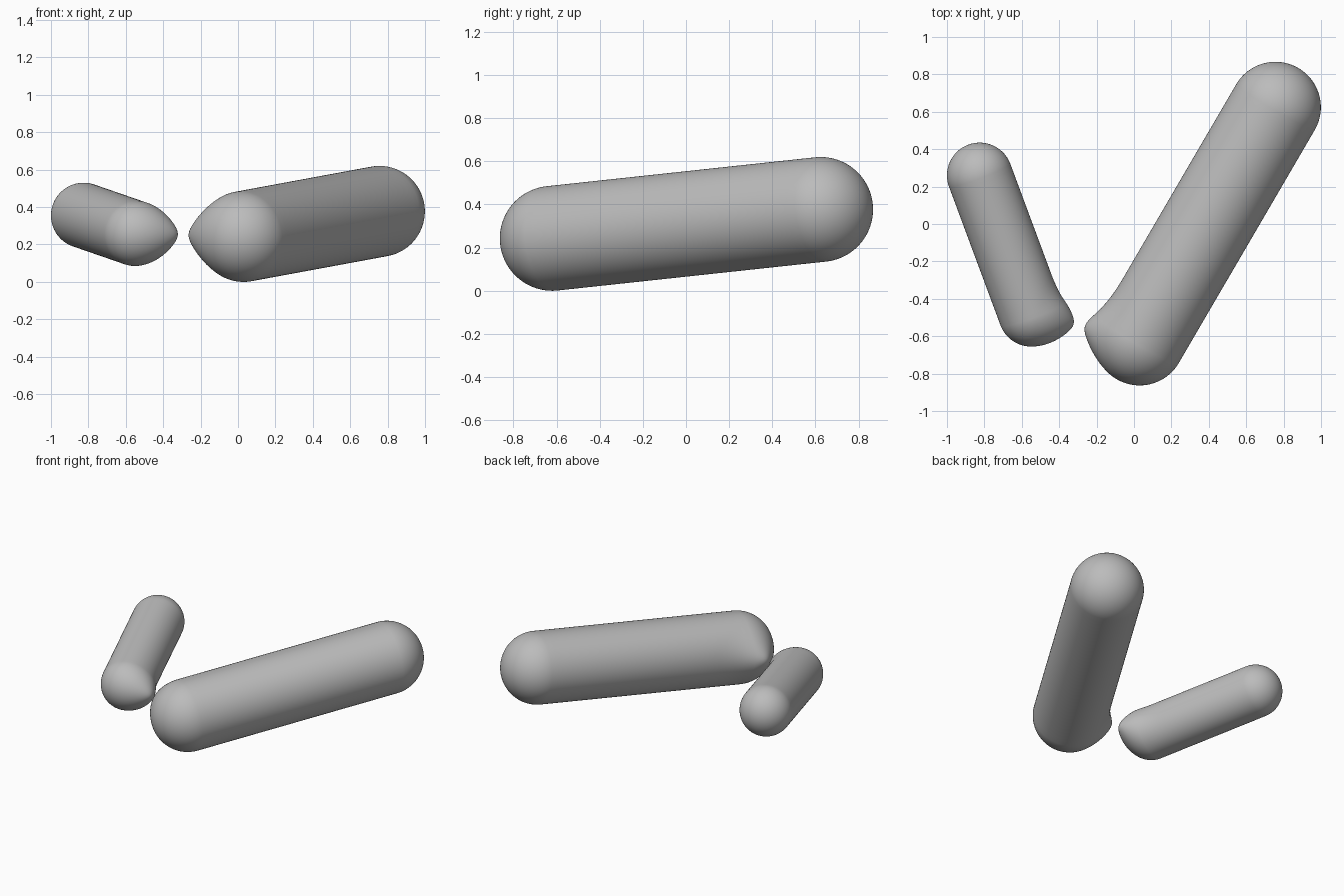
import bpy, bmesh
from mathutils import Vector

if "Cube" in bpy.data.objects:
    bpy.data.objects.remove(bpy.data.objects["Cube"])

BLEND = 0.347   # reach of the soft pull between the two rods

# start point, end point, radius
RODS = {
    "large_rod": (Vector((0.03, -0.62, 0.243)), Vector((0.756, 0.624, 0.377)), 0.243),
    "small_rod": (Vector((-0.55, -0.48, 0.26)), Vector((-0.825, 0.26, 0.355)), 0.175),
}

grey = bpy.data.materials.new("plain grey")
grey.diffuse_color = (0.5, 0.5, 0.5, 1)
grey.use_nodes = True
grey.node_tree.nodes["Principled BSDF"].inputs["Base Color"].default_value = grey.diffuse_color


def foot(p, rod):
    """Nearest point on the rod's centre line."""
    a, b, _ = rod
    ab = b - a
    t = (p - a).dot(ab) / ab.length_squared
    return a + ab * min(1, max(0, t))


def distance(p, rod):
    return (p - foot(p, rod)).length - rod[2]


def field(p):
    """Smoothly blended distance to both rods."""
    a, b = (distance(p, rod) for rod in RODS.values())
    h = max(BLEND - abs(a - b), 0) / BLEND
    return min(a, b) - h * h * BLEND / 4


def swollen(p, rod):
    """Push a point straight out to the blended surface."""
    base = foot(p, rod)
    out = (p - base).normalized()
    lo, hi = 0.0, 0.004
    while hi < 0.12 and field(base + out * (rod[2] + hi)) <= 0:
        lo, hi = hi, hi + 0.004
    for _ in range(8):
        mid = (lo + hi) / 2
        if field(base + out * (rod[2] + mid)) > 0:
            hi = mid
        else:
            lo = mid
    return base + out * (rod[2] + lo)


def make_rod(name, rod):
    start, end, radius = rod
    axis = end - start
    bm = bmesh.new()
    # round ends: a sphere pulled apart at its middle band
    bmesh.ops.create_uvsphere(bm, u_segments=112, v_segments=65, radius=radius)
    side = [e for e in bm.edges if e.verts[0].co.z * e.verts[1].co.z < 0]
    for v in bm.verts:
        if v.co.z > 0:
            v.co.z += axis.length
    bmesh.ops.subdivide_edges(bm, edges=side, cuts=30, use_grid_fill=True)
    # lay along its axis, then draw out the pointed nub facing the other rod
    turn = axis.to_track_quat('Z', 'Y')
    for v in bm.verts:
        v.co = swollen(start + turn @ v.co, rod)
    bmesh.ops.recalc_face_normals(bm, faces=bm.faces)
    for f in bm.faces:
        f.smooth = True
    mesh = bpy.data.meshes.new(name)
    bm.to_mesh(mesh)
    bm.free()
    mesh.materials.append(grey)
    bpy.context.collection.objects.link(bpy.data.objects.new(name, mesh))


for name, rod in RODS.items():
    make_rod(name, rod)
